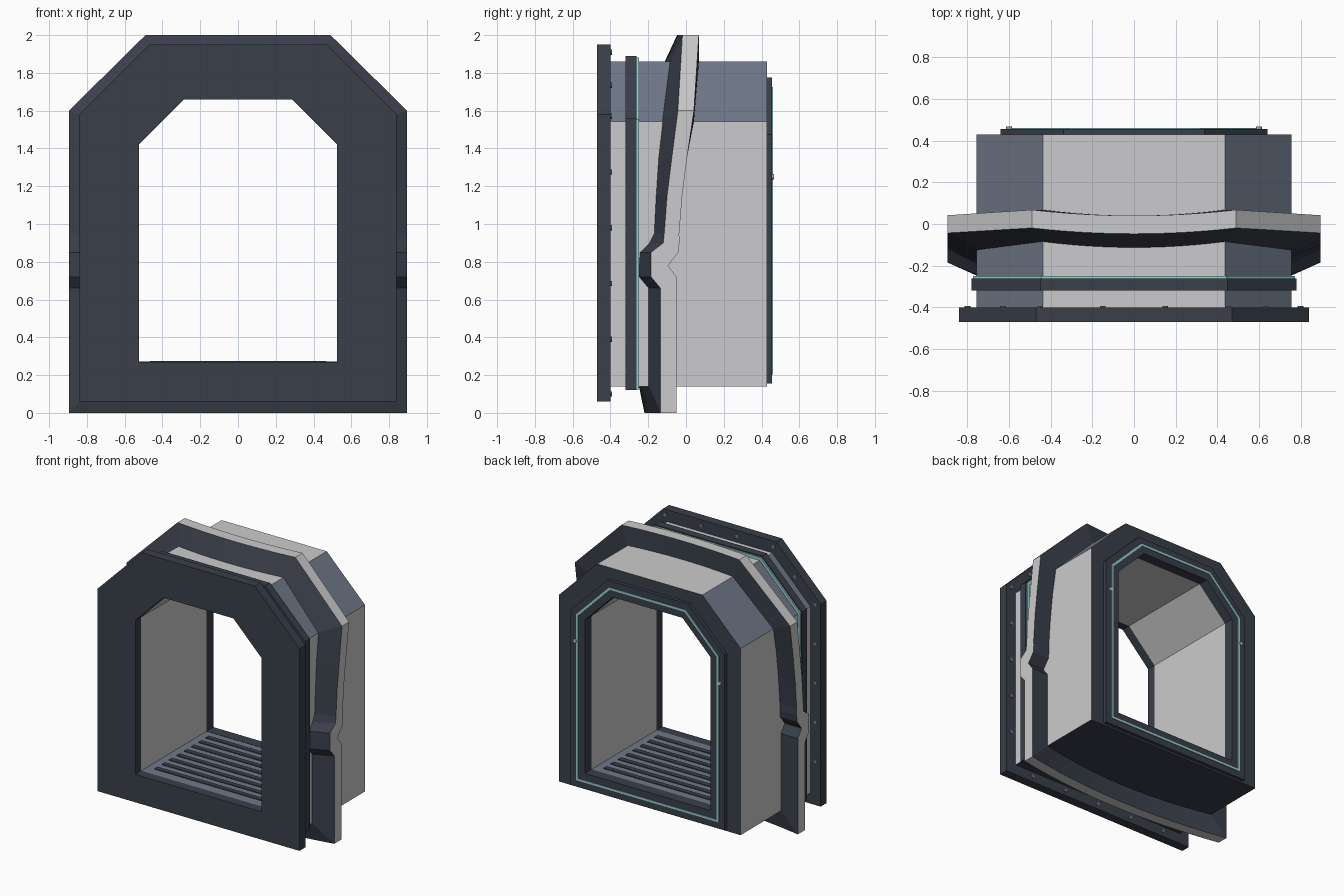
import bpy, bmesh
from mathutils import Matrix, Vector

cube = bpy.data.objects.get("Cube")
if cube:
    bpy.data.objects.remove(cube)


def material(name, rgb):
    m = bpy.data.materials.new(name)
    m.use_nodes = True
    m.diffuse_color = (*rgb, 1)
    m.node_tree.nodes["Principled BSDF"].inputs["Base Color"].default_value = (*rgb, 1)
    return m


MATS = [material("dark navy", (.04, .049, .068)),
        material("light grey", (.6, .6, .61)),
        material("slate grey", (.16, .19, .25)),
        material("pale teal", (.32, .62, .64))]
DARK, LIGHT, SLATE, TEAL = range(4)


def finish(name, bm, color=None):
    bmesh.ops.recalc_face_normals(bm, faces=bm.faces)
    if color is not None:
        for f in bm.faces:
            f.material_index = color
    me = bpy.data.meshes.new(name)
    bm.to_mesh(me)
    bm.free()
    for m in MATS:
        me.materials.append(m)
    ob = bpy.data.objects.new(name, me)
    bpy.context.collection.objects.link(ob)
    return ob


def outline(w, z0, z1, c):
    """Portal shape with chamfered upper corners."""
    return [(-w, z0), (w, z0), (w, z1 - c), (w - c, z1), (c - w, z1), (-w, z1 - c)]


def opening(d=0):
    """Doorway outline grown by d."""
    return outline(.525 + d, .27 - d, 1.66 + d, .235 + .586 * d)


def loft(name, loops, rule):
    """Four loops: outer front, outer back, inner back, inner front."""
    bm = bmesh.new()
    vs = [[bm.verts.new(p) for p in loop] for loop in loops]
    n = len(vs[0])
    for k in range(4):
        a, b = vs[k], vs[(k + 1) % 4]
        for i in range(n):
            j = (i + 1) % n
            f = bm.faces.new((a[i], a[j], b[j], b[i]))
            f.material_index = rule(k, i)
    return finish(name, bm)


def ring(name, outer, inner, y0, y1, rule):
    loops = [[(x, y, z) for x, z in shape]
             for shape, y in ((outer, y0), (outer, y1), (inner, y1), (inner, y0))]
    return loft(name, loops, rule)


def solid(color):
    return lambda k, i: color


def body_rule(k, i):
    if k == 0:      # outside: dark underside, slate chamfers, light panels
        return {0: DARK, 2: SLATE, 4: SLATE}.get(i, LIGHT)
    if k == 2:      # inside: slate floor
        return SLATE if i == 0 else LIGHT
    return DARK


# Tunnel body and flat frames
BODY = outline(.755, .14, 1.86, .318)
ring("tunnel_body", BODY, opening(), -.4, .43, body_rule)
ring("front_plate", outline(.84, .06, 1.95, .37), opening(), -.47, -.4, solid(DARK))
ring("collar_band", outline(.78, .12, 1.89, .332), opening(.1), -.32, -.262, solid(DARK))
ring("collar_seal", outline(.773, .125, 1.882, .328), opening(.1), -.262, -.25, solid(TEAL))
ring("back_rim", opening(.115), opening(-.002), .425, .455, solid(DARK))
ring("back_liner", opening(.02), opening(-.002), .375, .45, solid(DARK))
ring("back_seal", opening(.066), opening(.05), .45, .46, solid(TEAL))

# Curved hull flange: stations hold outer point, inner point, and three depths
side = [(0, -.135, -.05, -.2), (.66, -.135, -.05, -.2), (.72, -.185, -.05, -.25),
        (.78, -.185, -.095, -.25), (.85, -.185, -.04, -.245), (.9, -.12, -.035, -.195),
        (.95, -.115, -.036, -.17), (1.15, -.1, -.02, -.16), (1.35, -.075, .005, -.147),
        (1.6, -.043, .042, -.125)]
half = []
STEPS = 6
for s in range(STEPS):      # bottom edge, bowed forward
    t = s / STEPS
    bow = 1 - t * t
    half.append((.895 * t, 0, .75 * t, .145,
                 -.135 - .085 * bow, -.05 - .085 * bow, -.2 - .05 * bow))
for z, front, back, inner in side:
    half.append((.895, z, .75, min(max(z, .145), 1.545), front, back, inner))
for s in range(STEPS + 1):  # top edge, bowed forward in the middle
    t = 1 - s / STEPS
    lift = .028 * t * t
    half.append((.49 * t, 2, .435 * t, 1.855, -.047 + lift, .04 + lift, -.115 + lift))
mirrored = [(-p[0], p[1], -p[2], *p[3:]) for p in reversed(half[1:-1])]
path = half + mirrored
flange = loft("hull_flange", [
    [(p[0], p[4], p[1]) for p in path], [(p[0], p[5], p[1]) for p in path],
    [(p[2], p[5], p[3]) for p in path], [(p[2], p[6], p[3]) for p in path]],
    lambda k, i: LIGHT if k == 0 else DARK)

# Floor grip slats
bm = bmesh.new()
for i in range(8):
    place = Matrix.LocRotScale(Vector((0, -.31 + i * .087, .272)), None, Vector((.93, .036, .008)))
    bmesh.ops.create_cube(bm, size=1, matrix=place)
finish("floor_slats", bm, DARK)


def studs(name, spots, y, radius, color):
    bm = bmesh.new()
    for x, z in spots:
        place = Matrix.Translation((x, y, z)) @ Matrix.Rotation(1.5708, 4, "X")
        bmesh.ops.create_cone(bm, cap_ends=True, segments=8, radius1=radius,
                              radius2=radius, depth=.014, matrix=place)
    finish(name, bm, color)


# Bolts behind the front plate and two latch studs on the back seal
bolts = [(s * .8, .39 + .295 * i) for s in (-1, 1) for i in range(5)]
bolts += [(s * x, z) for s in (-1, 1) for x, z in ((.15, 1.91), (.45, 1.91), (.63, 1.735))]
bolts += [(x * .3, .1) for x in (-2, -1, 0, 1, 2)]
studs("plate_bolts", bolts, -.4, .014, SLATE)
studs("latch_studs", [(-.6, 1.25), (.6, 1.25)], .46, .014, LIGHT)
